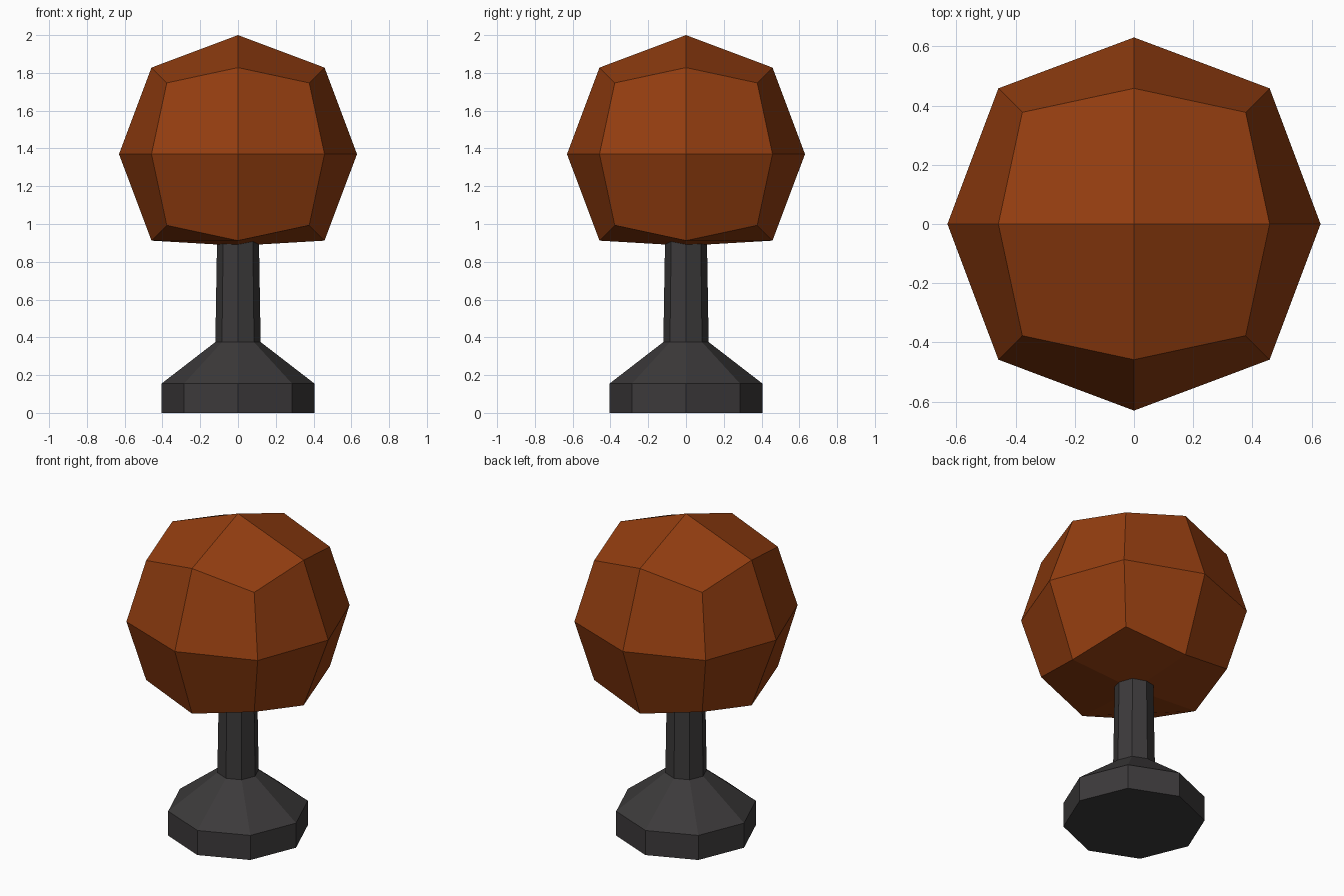
import bpy, bmesh
from math import cos, sin, pi

if "Cube" in bpy.data.objects:
    bpy.data.objects.remove(bpy.data.objects["Cube"])


def finish(name, bm, color):
    bmesh.ops.recalc_face_normals(bm, faces=bm.faces)
    mesh = bpy.data.meshes.new(name)
    bm.to_mesh(mesh)
    bm.free()
    mat = bpy.data.materials.new(name + "_material")
    mat.diffuse_color = color
    mat.use_nodes = True
    mat.node_tree.nodes["Principled BSDF"].inputs["Base Color"].default_value = mat.diffuse_color
    mesh.materials.append(mat)
    obj = bpy.data.objects.new(name, mesh)
    bpy.context.collection.objects.link(obj)
    return obj


def lathe(name, profile, color, sides=8):
    bm = bmesh.new()
    rings = [[bm.verts.new((r * cos(2 * pi * i / sides), r * sin(2 * pi * i / sides), z))
              for i in range(sides)] for r, z in profile]
    for a, b in zip(rings, rings[1:]):
        for i in range(sides):
            j = (i + 1) % sides
            bm.faces.new((a[i], a[j], b[j], b[i]))
    bm.faces.new(rings[0])
    bm.faces.new(rings[-1])
    return finish(name, bm, color)


# Octagonal foot flaring into a slim stem that ends just inside the head
lathe("foot_and_stem", [(0.405, 0), (0.405, 0.155), (0.12, 0.375), (0.111, 0.91)],
      (0.045, 0.042, 0.043, 1))

# Rounded head: once-subdivided cube, pushed out by centre / edge / corner vertices
bm = bmesh.new()
bmesh.ops.create_cube(bm, size=2)
bmesh.ops.subdivide_edges(bm, edges=bm.edges[:], cuts=1, use_grid_fill=True)
reach = {1: 0.63, 2: 0.458, 3: 0.377}
for v in bm.verts:
    v.co *= reach[sum(abs(c) > 0.5 for c in v.co)]
    v.co.z += 1.37
# Flattened underside where the stem meets the head
min(bm.verts, key=lambda v: v.co.z).co.z = 0.885
finish("round_head", bm, (0.29, 0.047, 0.005, 1))
